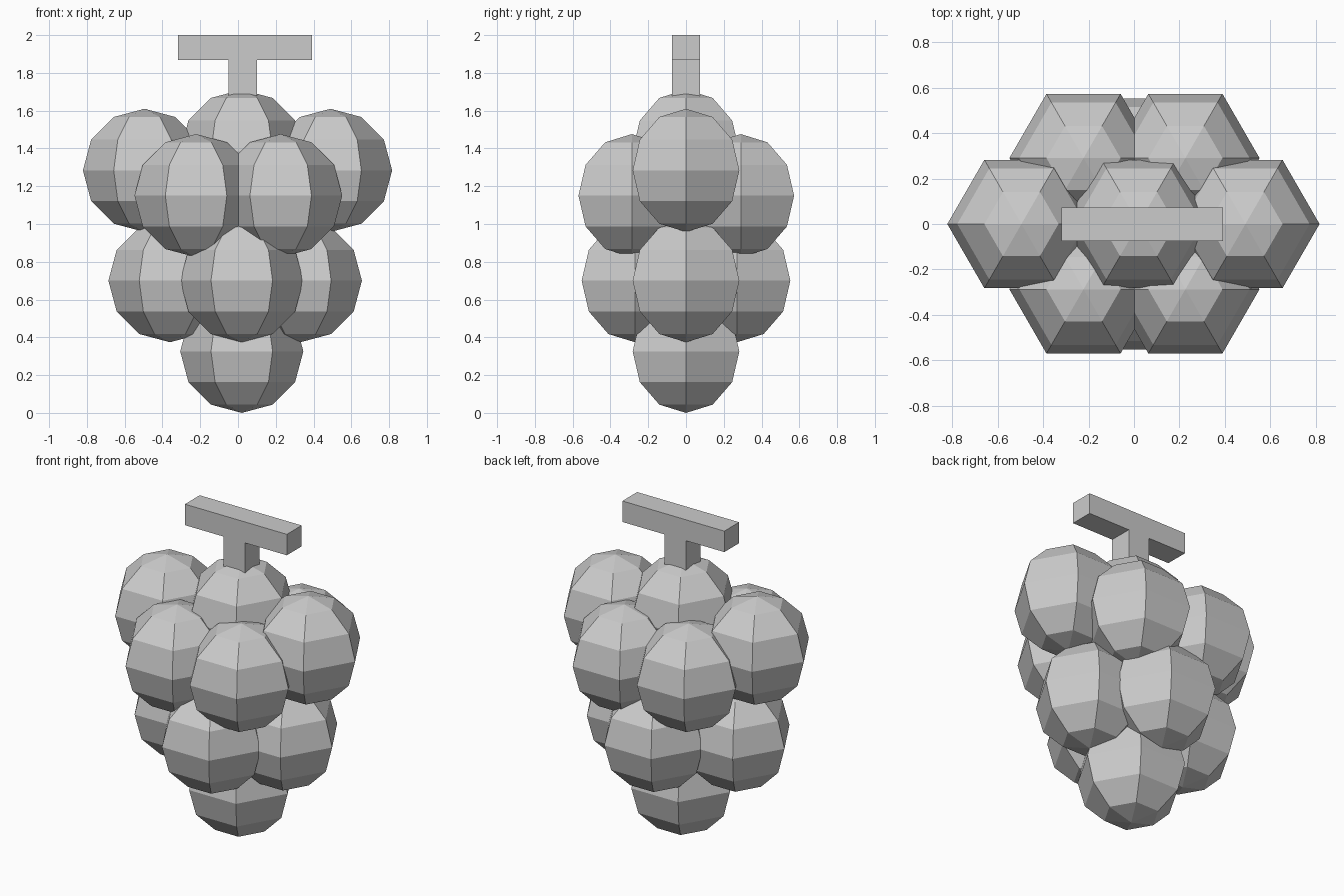
import bpy, bmesh, math
from mathutils import Matrix

if "Cube" in bpy.data.objects:
    bpy.data.objects.remove(bpy.data.objects["Cube"])

R = 0.326  # grape radius


def grape(name, x, y, z):
    # six-sided, six-ring low-poly ball with a corner on the x axis
    bm = bmesh.new()
    bmesh.ops.create_uvsphere(bm, u_segments=6, v_segments=6, radius=R,
                              matrix=Matrix.Rotation(math.pi / 2, 4, 'Z'))
    mesh = bpy.data.meshes.new(name)
    bm.to_mesh(mesh)
    bm.free()
    ob = bpy.data.objects.new(name, mesh)
    ob.location = (x, y, z)
    bpy.context.collection.objects.link(ob)


# bottom grape
grape("grape_bottom", 0.02, 0, R)

# middle layer: diamond of four
for i, (x, y) in enumerate([(-0.36, 0), (0.33, 0), (0.02, -0.27), (0.02, 0.27)]):
    grape(f"grape_middle_{i + 1}", x, y, 0.70)

# upper layer: two raised side grapes, two pairs front and back
for side, x_side, x_pair in (("left", -0.495, -0.222), ("right", 0.49, 0.226)):
    grape(f"grape_upper_{side}", x_side, 0, 1.284)
    grape(f"grape_front_{side}", x_pair, -0.287, 1.15)
    grape(f"grape_back_{side}", x_pair, 0.29, 1.15)

# top grape
grape("grape_top", 0.02, 0, 1.385)

# T-shaped stem: extruded profile
profile = [(-0.05, 1.60), (0.10, 1.60), (0.10, 1.868), (0.392, 1.868),
           (0.392, 2.0), (-0.318, 2.0), (-0.318, 1.868), (-0.05, 1.868)]
bm = bmesh.new()
face = bm.faces.new([bm.verts.new((x, -0.074, z)) for x, z in profile])
ext = bmesh.ops.extrude_face_region(bm, geom=[face])
bmesh.ops.translate(bm, vec=(0, 0.147, 0),
                    verts=[v for v in ext["geom"] if isinstance(v, bmesh.types.BMVert)])
bmesh.ops.recalc_face_normals(bm, faces=bm.faces)
mesh = bpy.data.meshes.new("stem")
bm.to_mesh(mesh)
bm.free()
bpy.context.collection.objects.link(bpy.data.objects.new("stem", mesh))
